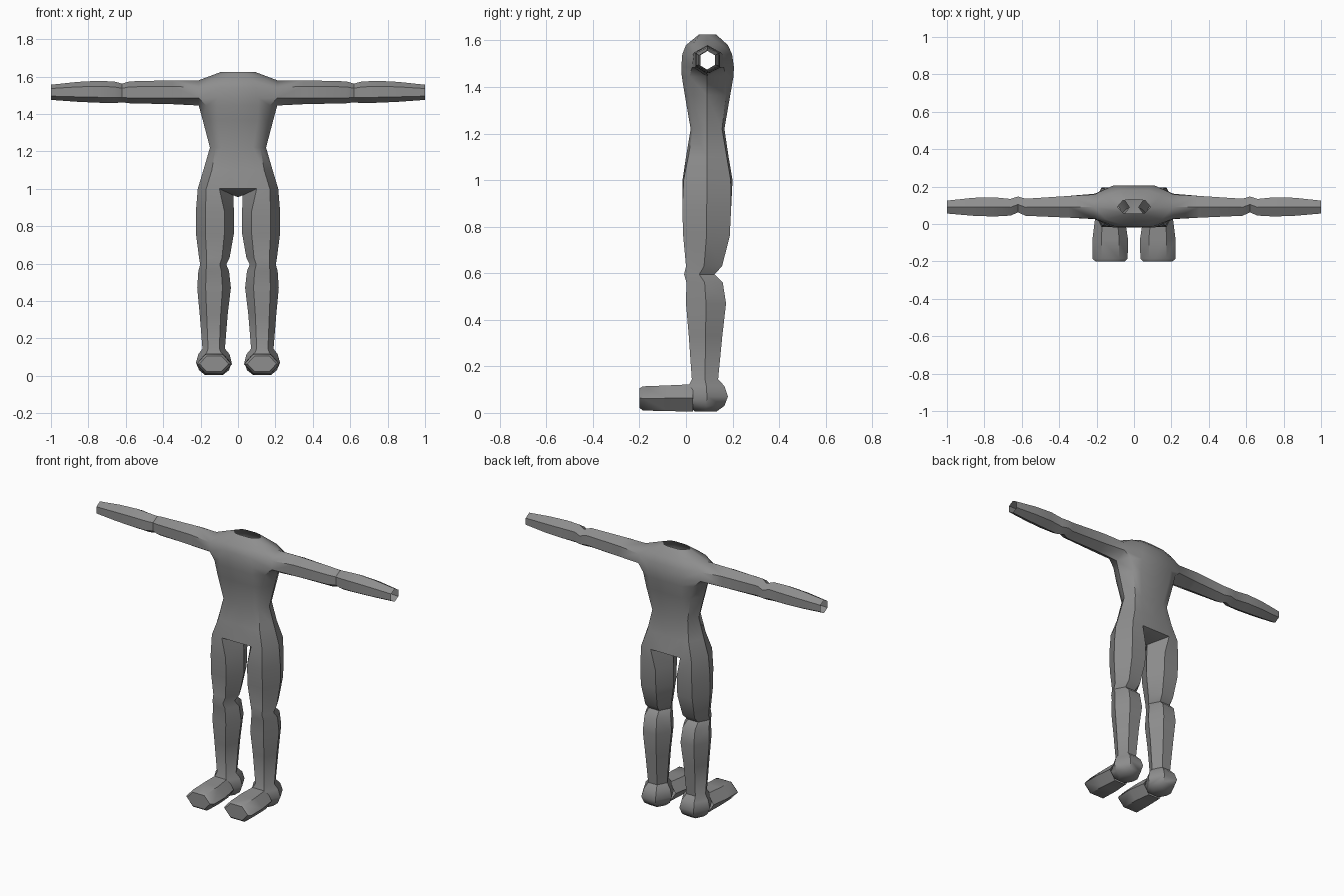
import bpy, bmesh

grey = bpy.data.materials.new("dark_grey")
grey.diffuse_color = (0.27, 0.27, 0.27, 1)


def hexagon(a0, a1, b0, b1):
    """Flat-sided hexagon: b-direction flats, points at a0 and a1."""
    q, m = (a1 - a0) * 0.25, (b0 + b1) / 2
    return [(a0 + q, b0), (a1 - q, b0), (a1, m), (a1 - q, b1), (a0 + q, b1), (a0, m)]


def bridge(bm, r1, r2, closed=True):
    n = len(r1)
    for i in range(n if closed else n - 1):
        j = (i + 1) % n
        vs = [v for v in (r1[i], r1[j], r2[j], r2[i]) if v is not None]
        if len(vs) > 2:
            bm.faces.new(vs)


def loft(bm, start, rings):
    """Skin a series of point rings, optionally starting at existing verts."""
    prev = start
    for pts in rings:
        cur = [bm.verts.new(p) for p in pts]
        if prev:
            bridge(bm, prev, cur)
        prev = cur
    return prev


def finish(bm, name):
    bmesh.ops.recalc_face_normals(bm, faces=bm.faces[:])
    me = bpy.data.meshes.new(name)
    bm.to_mesh(me)
    bm.free()
    me.materials.append(grey)
    ob = bpy.data.objects.new(name, me)
    bpy.context.collection.objects.link(ob)
    mod = ob.modifiers.new("mirror", 'MIRROR')
    mod.use_axis[0] = True
    mod.merge_threshold = 0.0005
    bpy.ops.object.select_all(action='DESELECT')
    ob.select_set(True)
    bpy.context.view_layer.objects.active = ob
    bpy.ops.object.shade_smooth_by_angle(angle=0.75)


# Torso half: z, x of front / corner / side, y of front, corner, back corner, back
TORSO = [
    (1.625, 0.030, 0.06, 0.09, 0.055, 0.060, 0.125, 0.130),
    (1.580, 0.075, 0.15, 0.21, 0.000, 0.025, 0.155, 0.180),
    (1.540, 0.095, 0.21, None, -0.016, 0.028, 0.158, 0.198),
    (1.485, 0.110, 0.21, None, -0.020, 0.026, 0.162, 0.206),
    (1.445, 0.110, 0.17, 0.21, -0.018, 0.015, 0.172, 0.204),
    (1.365, 0.105, 0.15, 0.188, -0.005, 0.015, 0.172, 0.190),
    (1.220, 0.080, 0.12, 0.150, 0.020, 0.030, 0.155, 0.165),
    (1.100, 0.090, 0.14, 0.185, 0.000, 0.010, 0.175, 0.183),
    (1.000, 0.100, 0.17, 0.215, -0.015, -0.010, 0.192, 0.200),
]
bm = bmesh.new()
rows = []
for z, f, m, s, y0, y1, y2, y3 in TORSO:
    pts = [(0, y0), (f, y0), (m, y1), (s, 0.09), (m, y2), (f, y3), (0, y3)]
    rows.append([None if x is None else bm.verts.new((x, y, z)) for x, y in pts])
for a, b in zip(rows, rows[1:]):
    bridge(bm, a, b, closed=False)

# Arm: hexagonal tube from the shoulder hole to the open wrist
up, hi, lo, dn = rows[1:5]
hole = [lo[2], hi[2], up[3], hi[4], lo[4], dn[3]]
ARM = [  # x, y front, y back, z bottom, z top
    (0.35, 0.034, 0.150, 1.452, 1.580), (0.58, 0.044, 0.135, 1.457, 1.574),
    (0.62, 0.062, 0.147, 1.462, 1.562), (0.66, 0.045, 0.134, 1.458, 1.573),
    (0.75, 0.040, 0.143, 1.460, 1.577), (0.86, 0.044, 0.140, 1.465, 1.571),
    (1.00, 0.056, 0.125, 1.475, 1.556),
]
loft(bm, hole, [[(x, y, z) for z, y in hexagon(zb, zt, yf, yb)]
                for x, yf, yb, zb, zt in ARM])

# Crotch and leg down to the rounded heel
p = rows[-1]
crotch = bm.verts.new((0, 0.09, 0.955))
groin = bm.verts.new((0.025, 0.09, 0.965))
bm.faces.new((p[0], p[1], groin, crotch))
bm.faces.new((p[6], crotch, groin, p[5]))
LEG = [  # z, x inner, x outer, y front, y back
    (0.88, 0.022, 0.225, -0.016, 0.194), (0.76, 0.022, 0.225, -0.012, 0.188),
    (0.63, 0.045, 0.208, 0.000, 0.155), (0.595, 0.063, 0.202, -0.008, 0.122),
    (0.56, 0.048, 0.212, 0.002, 0.158), (0.47, 0.038, 0.218, 0.000, 0.172),
    (0.33, 0.055, 0.205, 0.012, 0.156), (0.145, 0.070, 0.190, 0.025, 0.138),
    (0.115, 0.045, 0.212, 0.010, 0.165), (0.07, 0.034, 0.225, 0.000, 0.180),
    (0.03, 0.048, 0.208, 0.010, 0.165), (0.005, 0.080, 0.178, 0.040, 0.130),
]
end = loft(bm, p[1:6] + [groin], [[(x, y, z) for x, y in hexagon(xi, xo, yf, yb)]
                                  for z, xi, xo, yf, yb in LEG])
bm.faces.new(end)
finish(bm, "body")

# Feet: hexagonal block running forward from the heel
FOOT = [  # y, x inner, x outer, z bottom, z top
    (0.03, 0.050, 0.208, 0.005, 0.123), (-0.08, 0.032, 0.222, 0.008, 0.118),
    (-0.185, 0.034, 0.222, 0.010, 0.114), (-0.20, 0.050, 0.206, 0.022, 0.106),
]
bm = bmesh.new()
end = loft(bm, None, [[(x, y, z) for x, z in hexagon(xi, xo, zb, zt)]
                      for y, xi, xo, zb, zt in FOOT])
bm.faces.new(end)
finish(bm, "feet")
